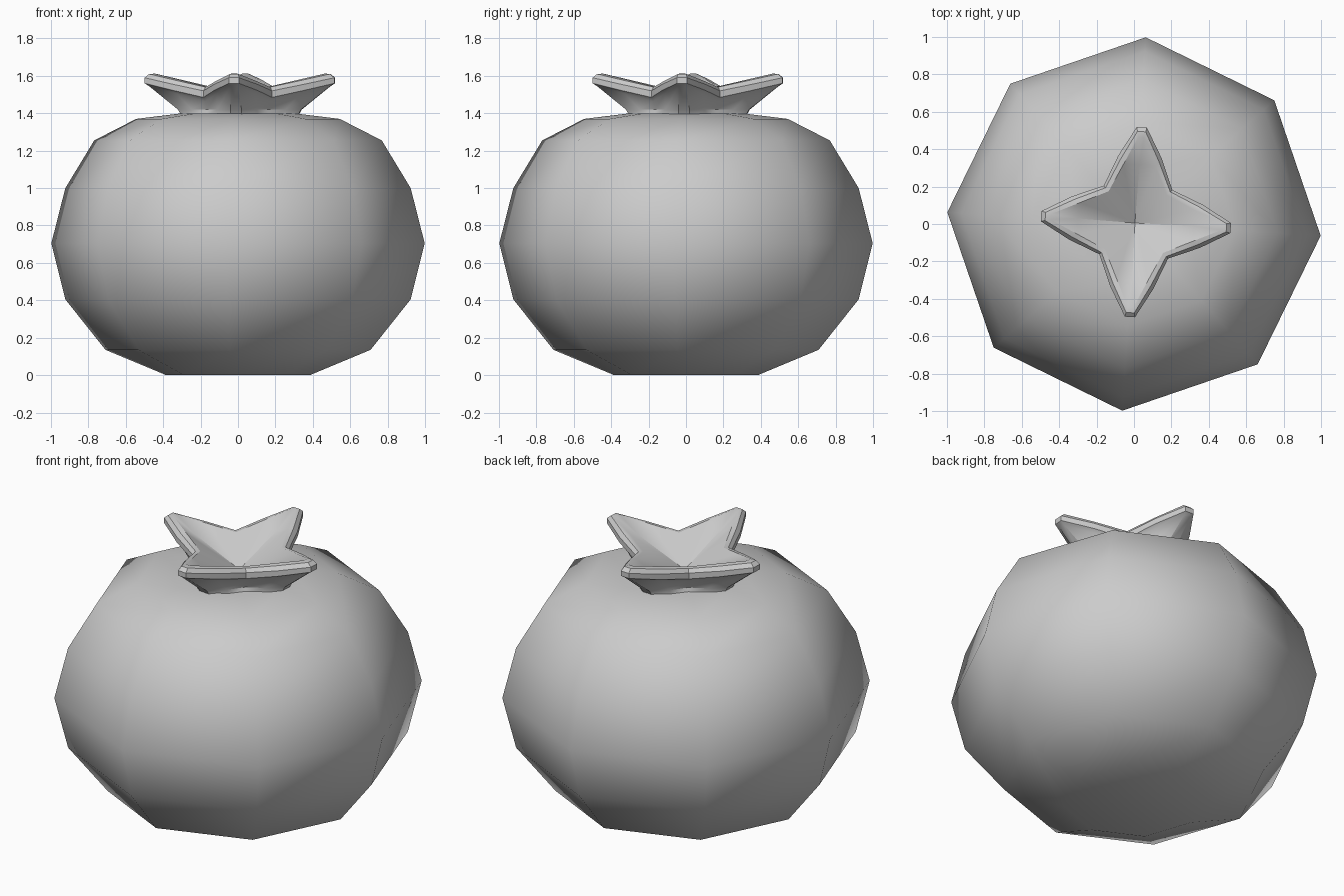
import bpy, bmesh, math
from math import cos, sin, radians

cube = bpy.data.objects.get("Cube")
if cube:
    bpy.data.objects.remove(cube, do_unlink=True)

TURN = radians(-3.6)  # small twist shared by fruit and leaf crown

grey = bpy.data.materials.new("light_grey")
grey.use_nodes = True
colour = (0.6, 0.6, 0.6, 1)
grey.diffuse_color = colour
grey.node_tree.nodes["Principled BSDF"].inputs["Base Color"].default_value = colour


def finish(bm, name):
    bmesh.ops.recalc_face_normals(bm, faces=bm.faces)
    for face in bm.faces:
        face.smooth = True
    mesh = bpy.data.meshes.new(name)
    bm.to_mesh(mesh)
    bm.free()
    mesh.materials.append(grey)
    obj = bpy.data.objects.new(name, mesh)
    bpy.context.collection.objects.link(obj)
    return obj


def bridge(bm, low, high):
    n = len(low)
    for i in range(n):
        j = (i + 1) % n
        bm.faces.new((low[i], low[j], high[j], high[i]))


def fan(bm, ring, z):
    centre = bm.verts.new((0, 0, z))
    for i, v in enumerate(ring):
        bm.faces.new((v, ring[(i + 1) % len(ring)], centre))


# Fruit: eight-sided lathe of a squat round profile
bm = bmesh.new()
profile = [(0.385, 0.0), (0.71, 0.135), (0.925, 0.405), (1.0, 0.705),
           (0.925, 1.0), (0.77, 1.255), (0.545, 1.37), (0.3, 1.4)]
rings = []
for r, z in profile:
    angles = [TURN + k * math.tau / 8 for k in range(8)]
    rings.append([bm.verts.new((r * cos(a), r * sin(a), z)) for a in angles])
for low, high in zip(rings, rings[1:]):
    bridge(bm, low, high)
fan(bm, rings[0], 0.005)
fan(bm, rings[-1], 1.39)
finish(bm, "fruit")

# Leaf crown: four-pointed star, stacked as outline rings from root to lip
bm = bmesh.new()


def put(x, y, z, k):
    a = TURN + k * math.pi / 2
    return bm.verts.new((0.01 + x * cos(a) - y * sin(a),
                         0.01 + x * sin(a) + y * cos(a), z))


def star(tip, half, tip_z, notch, notch_z, bulge):
    """Per leaf: side, blunt tip, side, notch."""
    n = notch * cos(math.pi / 4)
    mx, my = (tip + n) / 2 + bulge / 2, (half + n) / 2 + bulge
    mz = (tip_z + notch_z) / 2
    ring = []
    for k in range(4):
        ring += [put(mx, -my, mz, k), put(tip, -half, tip_z, k),
                 put(tip, half, tip_z, k), put(mx, my, mz, k),
                 put(n, n, notch_z, k)]
    return ring


outline = [(0.31, 0.03, 1.385, 0.24, 1.385, 0.02),
           (0.33, 0.03, 1.42, 0.23, 1.42, 0.01),
           (0.485, 0.02, 1.545, 0.245, 1.465, 0.005),
           (0.508, 0.027, 1.56, 0.26, 1.485, 0.01),
           (0.508, 0.027, 1.59, 0.26, 1.52, 0.01),
           (0.485, 0.022, 1.61, 0.245, 1.54, 0.005),
           (0.455, 0.015, 1.612, 0.22, 1.54, 0.0)]
rings = [star(*row) for row in outline]
for low, high in zip(rings, rings[1:]):
    bridge(bm, low, high)
fan(bm, rings[0], 1.385)

# Hollow of each leaf, folded along its middle
lip = rings[-1]
centre = bm.verts.new((0.005, 0.005, 1.42))
for k in range(4):
    side_a, tip_a, tip_b, side_b, notch = lip[5 * k:5 * k + 5]
    before = lip[5 * k - 1]
    fold = put(0.31, 0, 1.535, k)
    for face in ((centre, before, side_a, fold), (fold, side_a, tip_a),
                 (fold, tip_a, tip_b), (fold, tip_b, side_b),
                 (centre, fold, side_b, notch)):
        bm.faces.new(face)
crown = finish(bm, "leaf_crown")

bpy.ops.object.select_all(action="DESELECT")
bpy.context.view_layer.objects.active = crown
crown.select_set(True)
bpy.ops.object.shade_smooth_by_angle(angle=radians(35))
